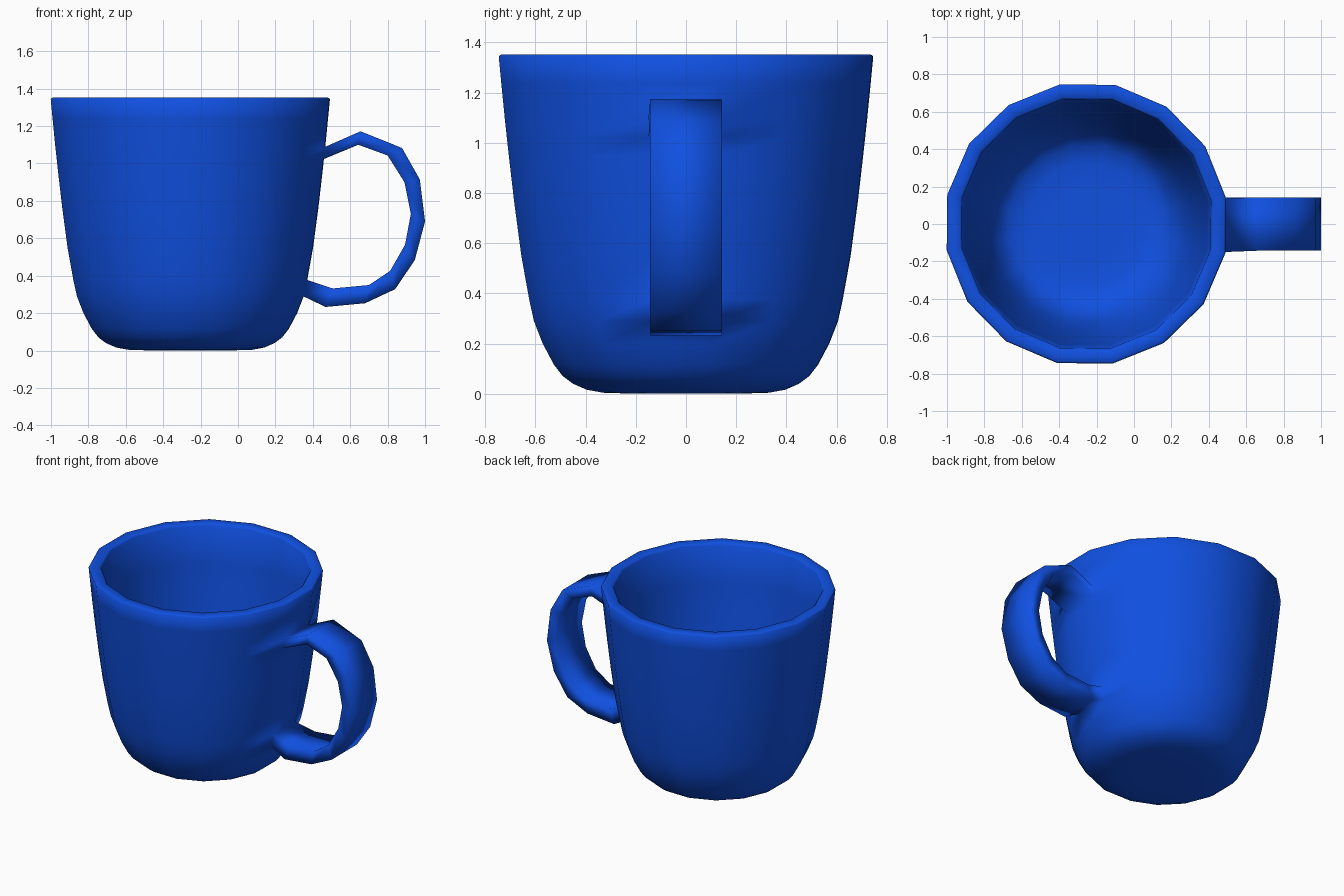
import bpy, bmesh, math

if "Cube" in bpy.data.objects:
    bpy.data.objects.remove(bpy.data.objects["Cube"])

SIDES = 16
CENTRE_X = -0.255
STEP = 2 * math.pi / SIDES
TILT = math.radians(-0.6)

# Cup profile (flat-side radius, height): outside bottom to rim, then down inside
outer = [(0.20, 0.0), (0.33, 0.004), (0.395, 0.016), (0.45, 0.04), (0.49, 0.07),
         (0.525, 0.115), (0.57, 0.20), (0.605, 0.29), (0.624, 0.377), (0.655, 0.55),
         (0.683, 0.76), (0.705, 0.95), (0.713, 1.024), (0.72, 1.088),
         (0.735, 1.24), (0.745, 1.345)]
inner = [(0.735, 1.352), (0.675, 1.352), (0.665, 1.34), (0.645, 1.09), (0.61, 0.76),
         (0.565, 0.45), (0.52, 0.26), (0.47, 0.15), (0.41, 0.10), (0.32, 0.083), (0.2, 0.08)]
LOW, HIGH = 7, 12          # profile rows where the handle joins

# Handle outline in the xz plane, from the top joint round to the bottom joint
handle_out = [(0.655, 1.172), (0.877, 1.083), (0.972, 0.915), (1.0, 0.69),
              (0.945, 0.483), (0.84, 0.328), (0.68, 0.253), (0.468, 0.233)]
handle_in = [(0.643, 1.10), (0.80, 1.043), (0.89, 0.90), (0.924, 0.73),
             (0.893, 0.565), (0.813, 0.425), (0.70, 0.35), (0.507, 0.332)]
HALF_WIDTH = 0.143

bm = bmesh.new()


def cup_ring(flat_radius, z):
    r = flat_radius / math.cos(STEP / 2)
    return [bm.verts.new((CENTRE_X + r * math.cos((i - 0.5) * STEP + TILT),
                          r * math.sin((i - 0.5) * STEP + TILT), z))
            for i in range(SIDES)]


def bridge(a, b, skip=()):
    n = len(a)
    for i in range(n):
        if i not in skip:
            j = (i + 1) % n
            bm.faces.new((a[i], a[j], b[j], b[i]))


# Cup wall, leaving two openings on the +x side for the handle
rings = [cup_ring(*p) for p in outer + inner]
for k in range(len(rings) - 1):
    bridge(rings[k], rings[k + 1], skip=(0,) if k in (LOW, HIGH) else ())
bm.faces.new(rings[0])
bm.faces.new(rings[-1])

# Handle: square sections grown out of the openings
top, bottom = rings[HIGH + 1], rings[HIGH]
sections = [[top[0], top[1], bottom[1], bottom[0]]]
for (xo, zo), (xi, zi) in zip(handle_out, handle_in):
    sections.append([bm.verts.new(p) for p in (
        (xo, -HALF_WIDTH, zo), (xo, HALF_WIDTH, zo),
        (xi, HALF_WIDTH, zi), (xi, -HALF_WIDTH, zi))])
top, bottom = rings[LOW + 1], rings[LOW]
sections.append([bottom[0], bottom[1], top[1], top[0]])
for a, b in zip(sections, sections[1:]):
    bridge(a, b)

bmesh.ops.recalc_face_normals(bm, faces=bm.faces)
for f in bm.faces:
    f.smooth = True

mesh = bpy.data.meshes.new("mug")
bm.to_mesh(mesh)
bm.free()
mug = bpy.data.objects.new("mug", mesh)
bpy.context.collection.objects.link(mug)

# Blue glaze
glaze = bpy.data.materials.new("blue_glaze")
glaze.diffuse_color = (0.005, 0.08, 0.75, 1)
glaze.use_nodes = True
glaze.node_tree.nodes["Principled BSDF"].inputs["Base Color"].default_value = glaze.diffuse_color
mesh.materials.append(glaze)
